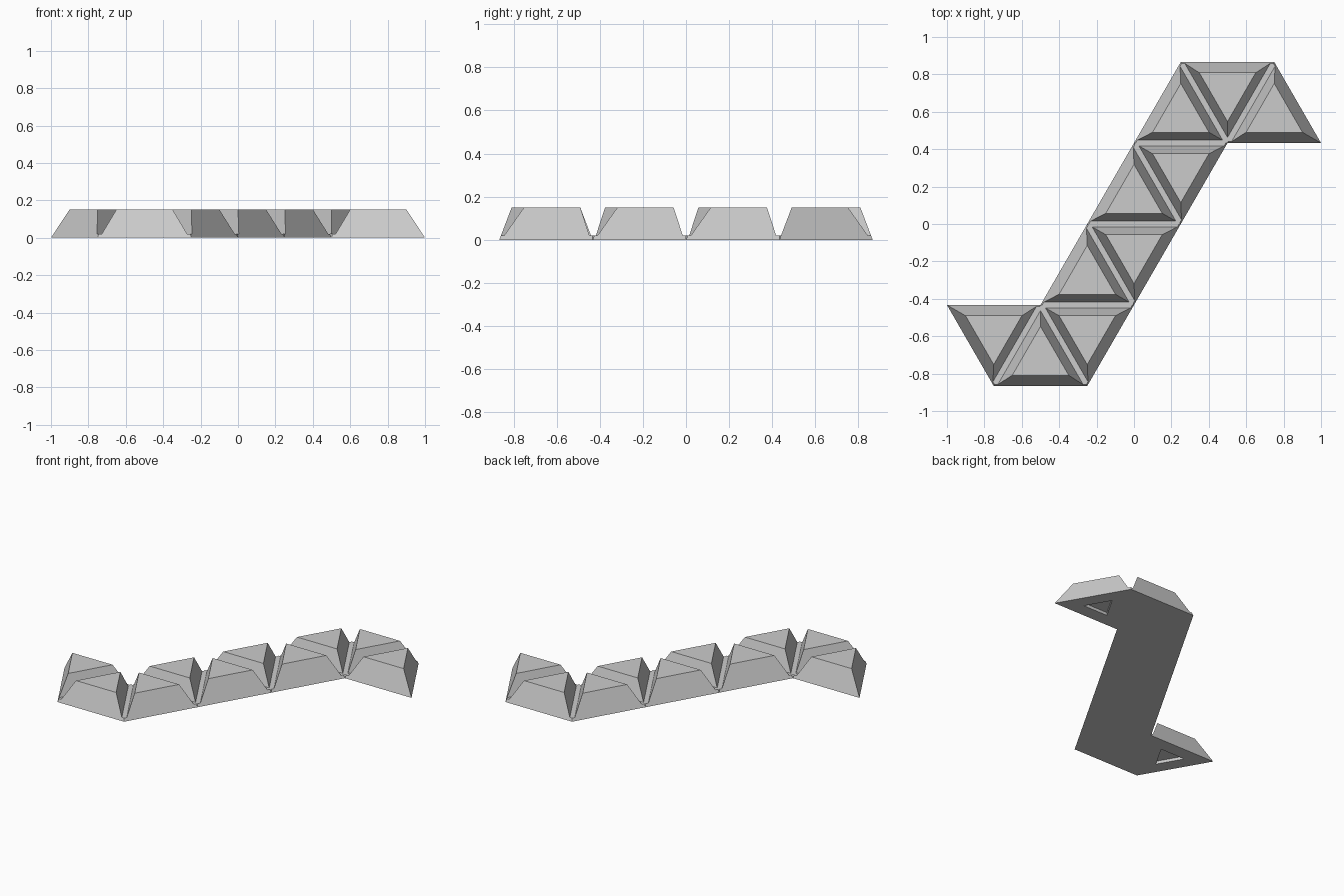
import bpy
import bmesh
from math import sqrt
from mathutils import Vector

if "Cube" in bpy.data.objects:
    bpy.data.objects.remove(bpy.data.objects["Cube"])

SIDE = 0.5
ROW = SIDE * sqrt(3) / 2
SLOPE = 0.382          # inward lean of the tile walls
HEIGHT, FILM = 0.15, 0.02
HINGE_GAP = 0.015      # half width of the flat hinge strip

# centre x, row, points up
TILES = [(-0.75, 0, False), (-0.5, 0, True), (-0.25, 0, False),
         (-0.25, 1, True), (0, 1, False), (0, 2, True), (0.25, 2, False),
         (0.25, 3, True), (0.5, 3, False), (0.75, 3, True)]


def corners(x, row, up):
    """Counter-clockwise corners of one tile."""
    low = (row - 2) * ROW
    high = low + ROW
    half = SIDE / 2
    if up:
        pts = [(x - half, low), (x + half, low), (x, high)]
    else:
        pts = [(x + half, high), (x - half, high), (x, low)]
    return [Vector(p) for p in pts]


def edge_key(a, b):
    m = (a + b) / 2
    return round(m.x * 100), round(m.y * 100)


def inset(tri, amounts):
    """Move each edge of a triangle inward by its own amount."""
    out = []
    for i in range(3):
        p, before, after = tri[i], tri[i - 1], tri[(i + 1) % 3]
        u, v = (after - p).normalized(), (before - p).normalized()
        s = 2 / sqrt(3)
        out.append(p + u * amounts[i - 1] * s + v * amounts[i] * s)
    return out


tris = [corners(*t) for t in TILES]
keys = [edge_key(t[i], t[(i + 1) % 3]) for t in tris for i in range(3)]
bm = bmesh.new()


def ring(pts, z):
    return [bm.verts.new((p.x, p.y, z)) for p in pts]


for n, tri in enumerate(tris):
    hinge = [keys.count(edge_key(tri[i], tri[(i + 1) % 3])) > 1 for i in range(3)]
    low = SLOPE * FILM
    top = SLOPE * HEIGHT
    # base film, foot of the raised block, top of the block
    rings = [ring(tri, 0),
             ring(inset(tri, [0 if h else low for h in hinge]), FILM),
             ring(inset(tri, [HINGE_GAP if h else low for h in hinge]), FILM),
             ring(inset(tri, [top] * 3), HEIGHT)]
    for level in range(3):
        a, b = rings[level], rings[level + 1]
        for i in range(3):
            j = (i + 1) % 3
            if level == 0 and hinge[i]:
                continue
            if level == 1 and not hinge[i]:
                continue
            bm.faces.new((a[i], a[j], b[j], b[i]))
    bm.faces.new(rings[3])
    base = rings[0]
    if n in (0, len(tris) - 1):
        # triangular pocket under each end tile
        mid = sum(tri, Vector((0, 0))) / 3
        small = [mid + (p - mid) * 0.37 for p in tri]
        rim, roof = ring(small, 0), ring(small, FILM)
        for i in range(3):
            j = (i + 1) % 3
            bm.faces.new((base[j], base[i], rim[i], rim[j]))
            bm.faces.new((rim[i], roof[i], roof[j], rim[j]))
        bm.faces.new(roof[::-1])
    else:
        bm.faces.new(base[::-1])

bmesh.ops.remove_doubles(bm, verts=bm.verts, dist=0.0005)
mesh = bpy.data.meshes.new("folding_triangle_strip")
bm.to_mesh(mesh)
bm.free()

grey = bpy.data.materials.new("plain_grey")
grey.use_nodes = True
colour = (0.6, 0.6, 0.6, 1)
grey.diffuse_color = colour
grey.node_tree.nodes["Principled BSDF"].inputs["Base Color"].default_value = colour
mesh.materials.append(grey)

strip = bpy.data.objects.new("folding_triangle_strip", mesh)
bpy.context.collection.objects.link(strip)
